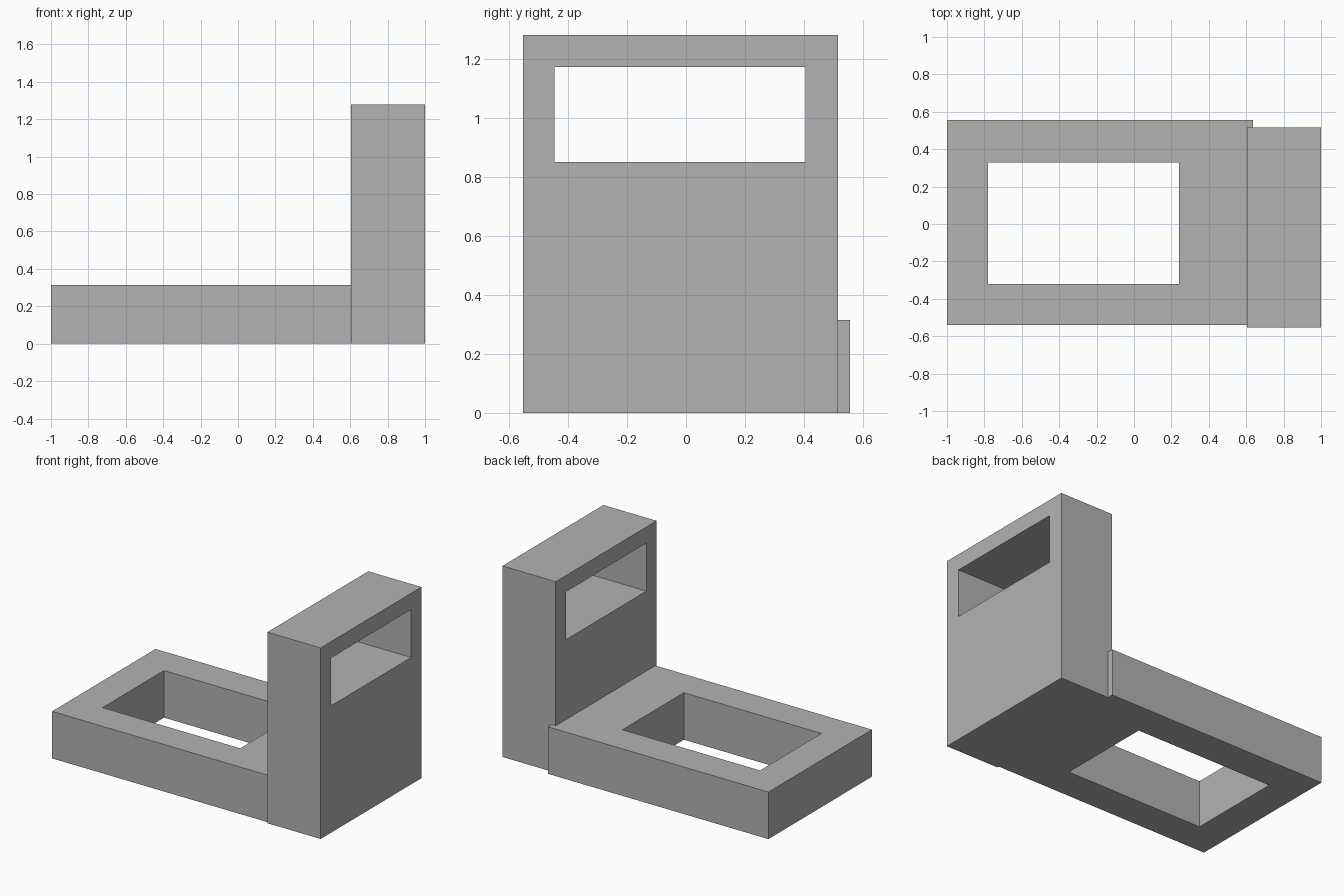
import bpy
import bmesh
from mathutils import Vector

# Remove the default cube
cube = bpy.data.objects.get("Cube")
if cube:
    bpy.data.objects.remove(cube, do_unlink=True)

# Single flat grey
grey = bpy.data.materials.new("plain_grey")
grey.use_nodes = True
colour = (0.45, 0.45, 0.45, 1)
grey.diffuse_color = colour
grey.node_tree.nodes["Principled BSDF"].inputs["Base Color"].default_value = colour


def rectangle(u0, u1, v0, v1):
    return [(u0, v0), (u1, v0), (u1, v1), (u0, v1)]


def pierced_block(name, outer, opening, start, end, place):
    """Extrude a rectangular ring from start to end; place maps (u, v, depth) to xyz."""
    bm = bmesh.new()
    rings = [[bm.verts.new(place(u, v, start)) for u, v in rectangle(*r)]
             for r in (outer, opening)]
    faces = []
    for i in range(4):
        j = (i + 1) % 4
        faces.append(bm.faces.new((rings[0][i], rings[0][j], rings[1][j], rings[1][i])))
    result = bmesh.ops.extrude_face_region(bm, geom=faces, use_keep_orig=True)
    moved = [g for g in result["geom"] if isinstance(g, bmesh.types.BMVert)]
    shift = Vector(place(0, 0, end)) - Vector(place(0, 0, start))
    bmesh.ops.translate(bm, verts=moved, vec=shift)
    bmesh.ops.recalc_face_normals(bm, faces=bm.faces)
    mesh = bpy.data.meshes.new(name)
    bm.to_mesh(mesh)
    bm.free()
    mesh.materials.append(grey)
    obj = bpy.data.objects.new(name, mesh)
    bpy.context.collection.objects.link(obj)
    return obj


# Flat base with a rectangular well through it
pierced_block("base_frame", (-1, 0.635, -0.54, 0.555), (-0.78, 0.24, -0.32, 0.33),
              0, 0.315, lambda u, v, d: (u, v, d))

# Upright block with a window through its upper part
pierced_block("upright_block", (-0.553, 0.515, 0, 1.28), (-0.445, 0.405, 0.85, 1.172),
              0.605, 1, lambda u, v, d: (d, u, v))
